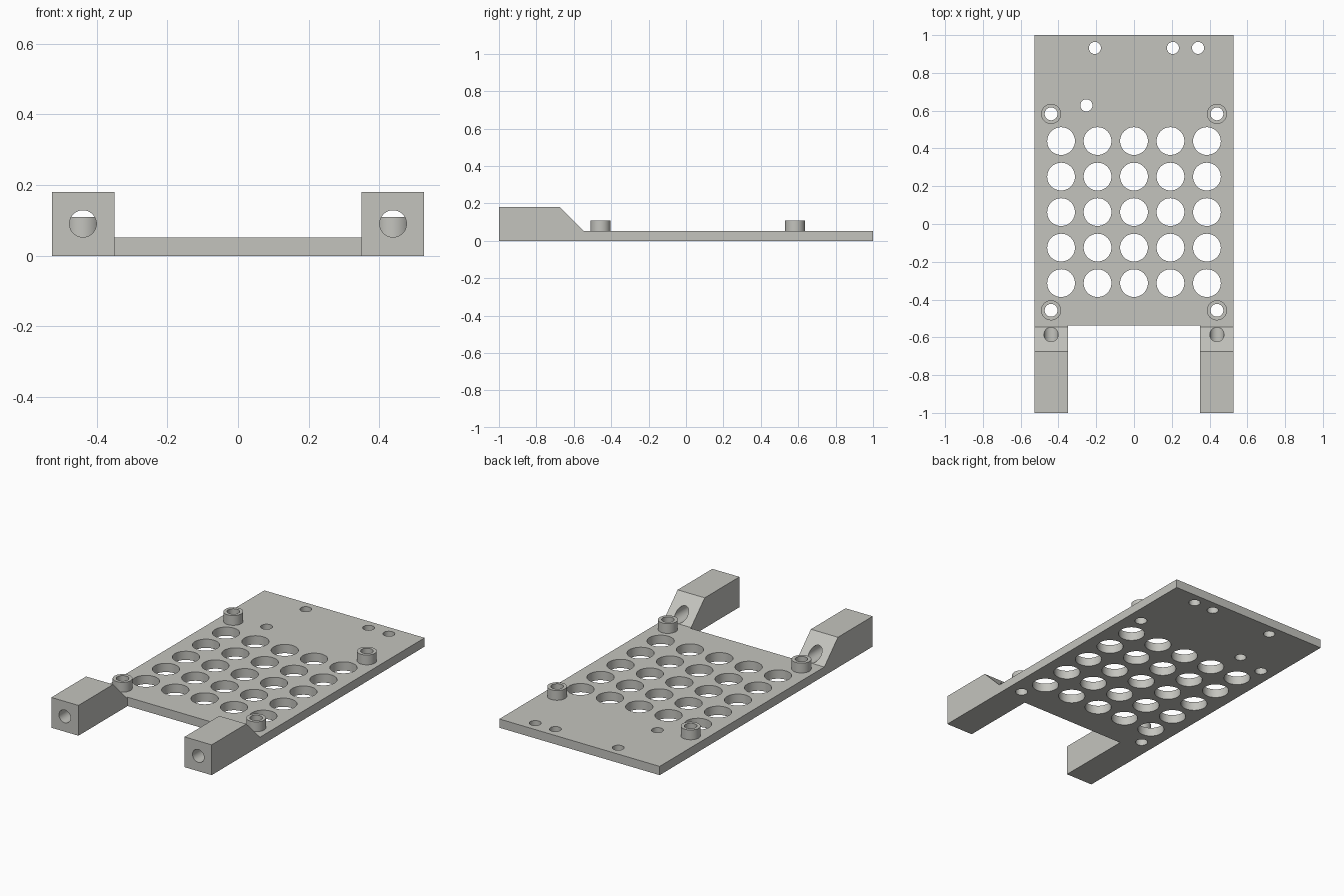
import bpy, bmesh, math
from mathutils import Matrix, Vector

if "Cube" in bpy.data.objects:
    bpy.data.objects.remove(bpy.data.objects["Cube"])

W, ARM_IN = 0.527, 0.349      # half width, inner arm face
T, H = 0.052, 0.18            # plate thickness, arm height
EDGE = -0.537                 # front edge of the plate
BOSSES = [(x, y) for x in (-0.439, 0.439) for y in (-0.457, 0.583)]

grey = bpy.data.materials.new("warm_grey")
grey.diffuse_color = (0.55, 0.55, 0.515, 1)
grey.use_nodes = True
grey.node_tree.nodes["Principled BSDF"].inputs["Base Color"].default_value = grey.diffuse_color


def finish(name, bm):
    bmesh.ops.recalc_face_normals(bm, faces=bm.faces[:])
    me = bpy.data.meshes.new(name)
    bm.to_mesh(me)
    bm.free()
    me.materials.append(grey)
    ob = bpy.data.objects.new(name, me)
    bpy.context.collection.objects.link(ob)
    return ob


def prism(bm, points, offset):
    face = bm.faces.new([bm.verts.new(p) for p in points])
    ext = bmesh.ops.extrude_face_region(bm, geom=[face])
    verts = [g for g in ext["geom"] if isinstance(g, bmesh.types.BMVert)]
    bmesh.ops.translate(bm, verts=verts, vec=Vector(offset))


def cylinder(bm, x, y, z0, z1, r, segs=48):
    bmesh.ops.create_cone(bm, cap_ends=True, segments=segs, radius1=r, radius2=r,
                          depth=z1 - z0, matrix=Matrix.Translation((x, y, (z0 + z1) / 2)))


def boolean(ob, tool, operation):
    mod = ob.modifiers.new(operation, 'BOOLEAN')
    mod.operation, mod.solver, mod.object = operation, 'EXACT', tool
    bpy.context.view_layer.objects.active = ob
    bpy.ops.object.modifier_apply(modifier=mod.name)
    bpy.data.objects.remove(tool)


# Flat plate
bm = bmesh.new()
prism(bm, [(-W, EDGE, 0), (W, EDGE, 0), (W, 1, 0), (-W, 1, 0)], (0, 0, T))
bracket = finish("mounting_plate", bm)

# Two front arms with sloped backs
bm = bmesh.new()
for x in (-W, ARM_IN):
    profile = [(-1, 0), (-1, H), (-0.674, H), (-0.546, T), (EDGE, T), (EDGE, 0)]
    prism(bm, [(x, y, z) for y, z in profile], (W - ARM_IN, 0, 0))
boolean(bracket, finish("arms", bm), 'UNION')

# Raised screw bosses
bm = bmesh.new()
for x, y in BOSSES:
    cylinder(bm, x, y, T - 0.02, 0.11, 0.053)
boolean(bracket, finish("bosses", bm), 'UNION')

# Vent grid, boss bores and small screw holes
bm = bmesh.new()
for i in range(5):
    for j in range(5):
        cylinder(bm, (i - 2) * 0.193, 0.063 + (j - 2) * 0.188, -0.1, 0.2, 0.0735)
for x, y in BOSSES:
    cylinder(bm, x, y, -0.1, 0.2, 0.034)
for x, y in [(-0.207, 0.932), (0.206, 0.932), (0.339, 0.932), (-0.252, 0.628)]:
    cylinder(bm, x, y, -0.1, 0.2, 0.032)
boolean(bracket, finish("hole_cutters", bm), 'DIFFERENCE')

# Lengthwise bores through the arms
bm = bmesh.new()
for x in (-0.439, 0.439):
    m = (Matrix.Translation((x, -0.8, 0.0908)) @ Matrix.Rotation(math.pi / 2, 4, 'X'))
    bmesh.ops.create_cone(bm, cap_ends=True, segments=48, radius1=0.038, radius2=0.038,
                          depth=0.54, matrix=m)
boolean(bracket, finish("bore_cutters", bm), 'DIFFERENCE')

bpy.ops.object.select_all(action='DESELECT')
bracket.select_set(True)
bpy.context.view_layer.objects.active = bracket
bpy.ops.object.shade_smooth_by_angle(angle=math.radians(30))
